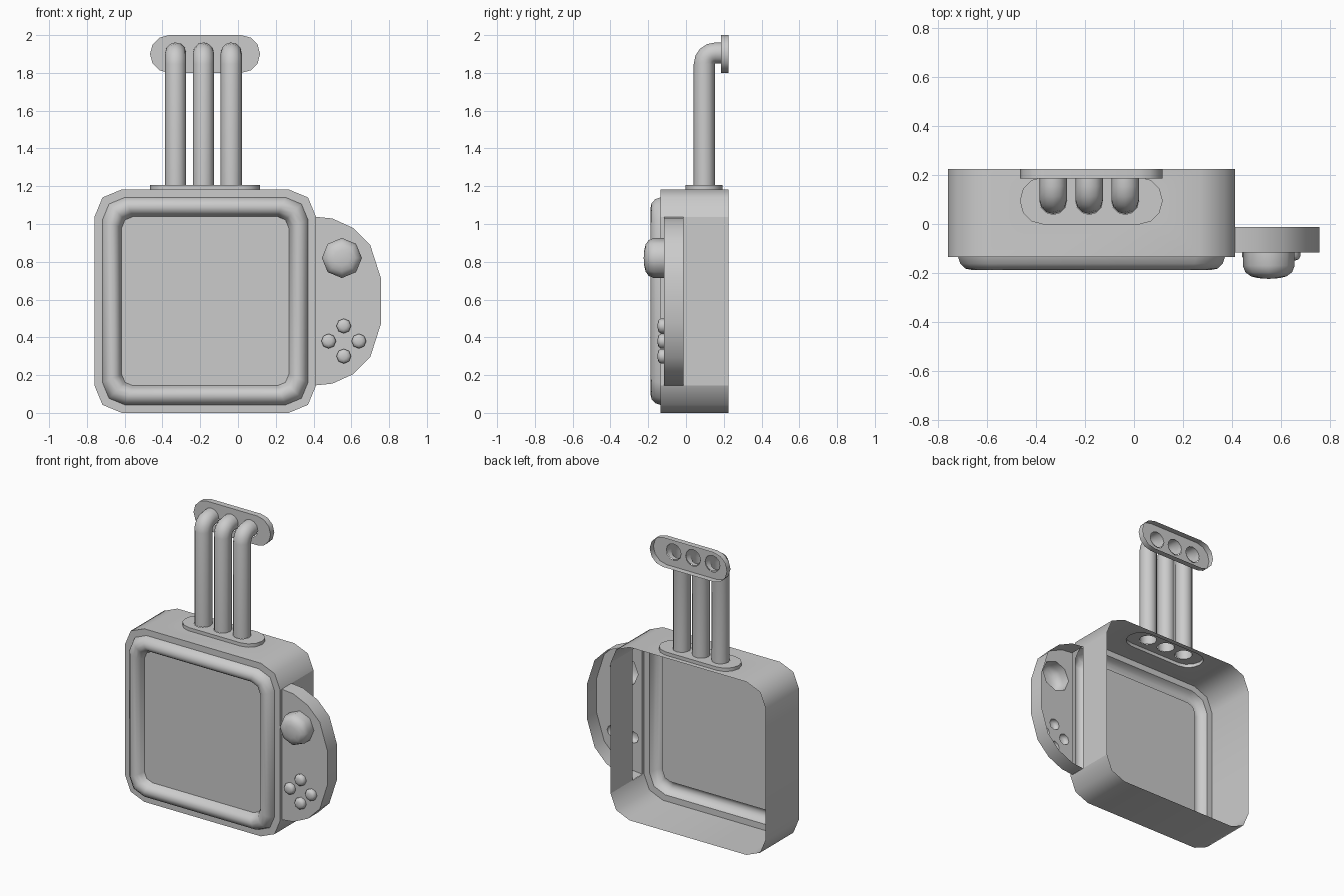
import bpy, bmesh
from math import sin, cos, pi, radians

if "Cube" in bpy.data.objects:
    bpy.data.objects.remove(bpy.data.objects["Cube"])

X0, X1, Z0, Z1 = -0.76, 0.413, 0.0, 1.183       # case outline
FRONT, BACK = -0.135, 0.225
PANEL_F, PANEL_B = -0.117, -0.012               # control panel depth
TUBE_X = (-0.33, -0.183, -0.036)
TUBE_Y, TUBE_Z, TUBE_R = 0.097, 1.905, 0.056
KNOB = (0.55, 0.82, 0.106)
BUTTONS = [(0.56, 0.46, 0.039), (0.56, 0.30, 0.039), (0.48, 0.38, 0.039), (0.64, 0.38, 0.039)]


class Shell:
    """Open surface made of vertex loops, bridges and filled faces with holes."""

    def __init__(self, name):
        self.name, self.bm = name, bmesh.new()

    def loop(self, pts):
        return [self.bm.verts.new(p) for p in pts]

    def bridge(self, a, b, skip=()):
        n = len(a)
        for i in range(n):
            if i not in skip:
                j = (i + 1) % n
                self.bm.faces.new((a[i], a[j], b[j], b[i]))

    def loft(self, rings):
        loops = [self.loop(r) for r in rings]
        for a, b in zip(loops, loops[1:]):
            self.bridge(a, b)
        return loops

    def fill(self, *loops):
        edges = []
        for lp in loops:
            for a, b in zip(lp, lp[1:] + lp[:1]):
                edges.append(self.bm.edges.get((a, b)) or self.bm.edges.new((a, b)))
        bmesh.ops.triangle_fill(self.bm, use_beauty=True, edges=edges)

    def finish(self):
        bmesh.ops.recalc_face_normals(self.bm, faces=self.bm.faces[:])
        me = bpy.data.meshes.new(self.name)
        self.bm.to_mesh(me)
        self.bm.free()
        ob = bpy.data.objects.new(self.name, me)
        bpy.context.collection.objects.link(ob)
        bpy.ops.object.select_all(action='DESELECT')
        ob.select_set(True)
        bpy.context.view_layer.objects.active = ob
        bpy.ops.object.shade_smooth_by_angle(angle=radians(50))
        return ob


def rounded_rect(inset, y):
    r = max(0.145 - inset * 0.6, 0.06)
    xa, xb, za, zb = X0 + inset, X1 - inset, Z0 + inset, Z1 - inset
    corners = [(xb - r, zb - r), (xa + r, zb - r), (xa + r, za + r), (xb - r, za + r)]
    return [(cx + r * cos((q + k / 2) * pi / 2), y, cz + r * sin((q + k / 2) * pi / 2))
            for q, (cx, cz) in enumerate(corners) for k in range(3)]


def pill(r, segs=6):
    """2D stadium outline shared by the two tube plates."""
    pts = []
    for cx, start in ((0.117 - r, -pi / 2), (-0.466 + r, pi / 2)):
        pts += [(cx + r * cos(start + pi * k / segs), r * sin(start + pi * k / segs))
                for k in range(segs + 1)]
    return pts


def circle(cx, cy, r, n):
    return [(cx + r * cos(2 * pi * k / n), cy + r * sin(2 * pi * k / n)) for k in range(n)]


# Case: open at the back, with a pill hole on top and a slot in the right wall
case = Shell("case")
front, back = case.loop(rounded_rect(0, FRONT)), case.loop(rounded_rect(0, BACK))
case.bridge(front, back, skip=(2, 11))          # 2 = top wall, 11 = right wall
case.bridge(front, case.loop(rounded_rect(0.042, FRONT)))
hole = case.loop([(x, y + 0.095, Z1) for x, y in pill(0.097)])
case.fill([front[2], front[3], back[3], back[2]], hole)
for rim, y in ((front, PANEL_F), (back, PANEL_B)):
    strip = case.loop([(X1, y, rim[0].co.z), (X1, y, rim[11].co.z)])
    case.bm.faces.new((rim[11], rim[0], strip[0], strip[1]))
case.finish()

# Raised rounded bezel around the screen
bezel = Shell("screen_bezel")
profile = [(0.042, -0.135), (0.051, -0.162), (0.072, -0.182), (0.095, -0.187),
           (0.119, -0.178), (0.133, -0.157), (0.144, -0.13)]
bezel.loft([rounded_rect(i, y) for i, y in profile])
bezel.finish()

# Flat screen
screen = Shell("screen")
screen.bm.faces.new(screen.loop(rounded_rect(0.144, -0.13)))
screen.finish()

# D-shaped control panel, open at the back and towards the case
half = [(X1, 0.446), (0.50, 0.437), (0.61, 0.387), (0.70, 0.297), (0.757, 0.12)]
outline = [(x, 0.592 + d) for x, d in half] + [(x, 0.592 - d) for x, d in reversed(half)]
panel = Shell("control_panel")
pf, pb = (panel.loop([(x, y, z) for x, z in outline]) for y in (PANEL_F, PANEL_B))
panel.bridge(pf, pb, skip=(len(outline) - 1,))
holes = [panel.loop([(x, PANEL_F, z) for x, z in circle(*c, 8)]) for c in [KNOB] + BUTTONS]
panel.fill(pf, *holes)
panel.finish()


# Hollow domed knob and four buttons
def domed(name, c, prof):
    s = Shell(name)
    rings = s.loft([[(x, y, z) for x, z in circle(c[0], c[1], c[2] * f, 8)] for f, y in prof])
    tip = s.bm.verts.new((c[0], prof[-1][1] - 0.003, c[1]))
    last = rings[-1]
    for a, b in zip(last, last[1:] + last[:1]):
        s.bm.faces.new((a, b, tip))
    s.finish()


domed("knob", KNOB, [(1, PANEL_F), (1, -0.17), (0.9, -0.197), (0.68, -0.214), (0.4, -0.221)])
for c in BUTTONS:
    domed("button", c, [(1, PANEL_F), (1, -0.133), (0.8, -0.145), (0.45, -0.149)])


# Pill plates that hold the tubes: on the case and at the upper end
def tube_plate(name, r, place, near, far):
    s = Shell(name)
    a, b = s.loft([[place(x, v, d) for x, v in pill(r)] for d in (near, far)])
    s.fill(b, *[s.loop([place(x, v, far) for x, v in circle(tx, 0, TUBE_R, 12)]) for tx in TUBE_X])
    s.finish()


tube_plate("lower_tube_plate", 0.097, lambda x, v, d: (x, TUBE_Y - 0.002 + v, d), Z1, 1.206)
tube_plate("upper_tube_plate", 0.1, lambda x, v, d: (x, d, 1.9 + v), BACK, 0.185)

# Three hollow tubes that rise and bend backwards
BEND = 0.058
path = [(TUBE_Y, 1.206, 0.0)]
for k in range(5):
    t = pi / 2 * k / 4
    path.append((TUBE_Y + BEND * (1 - cos(t)), TUBE_Z - BEND + BEND * sin(t), t))
path.append((0.185, TUBE_Z, pi / 2))
for tx in TUBE_X:
    tube = Shell("tube")
    tube.loft([[(x, y + v * cos(t), z - v * sin(t)) for x, v in circle(tx, 0, TUBE_R, 12)]
               for y, z, t in path])
    tube.finish()
